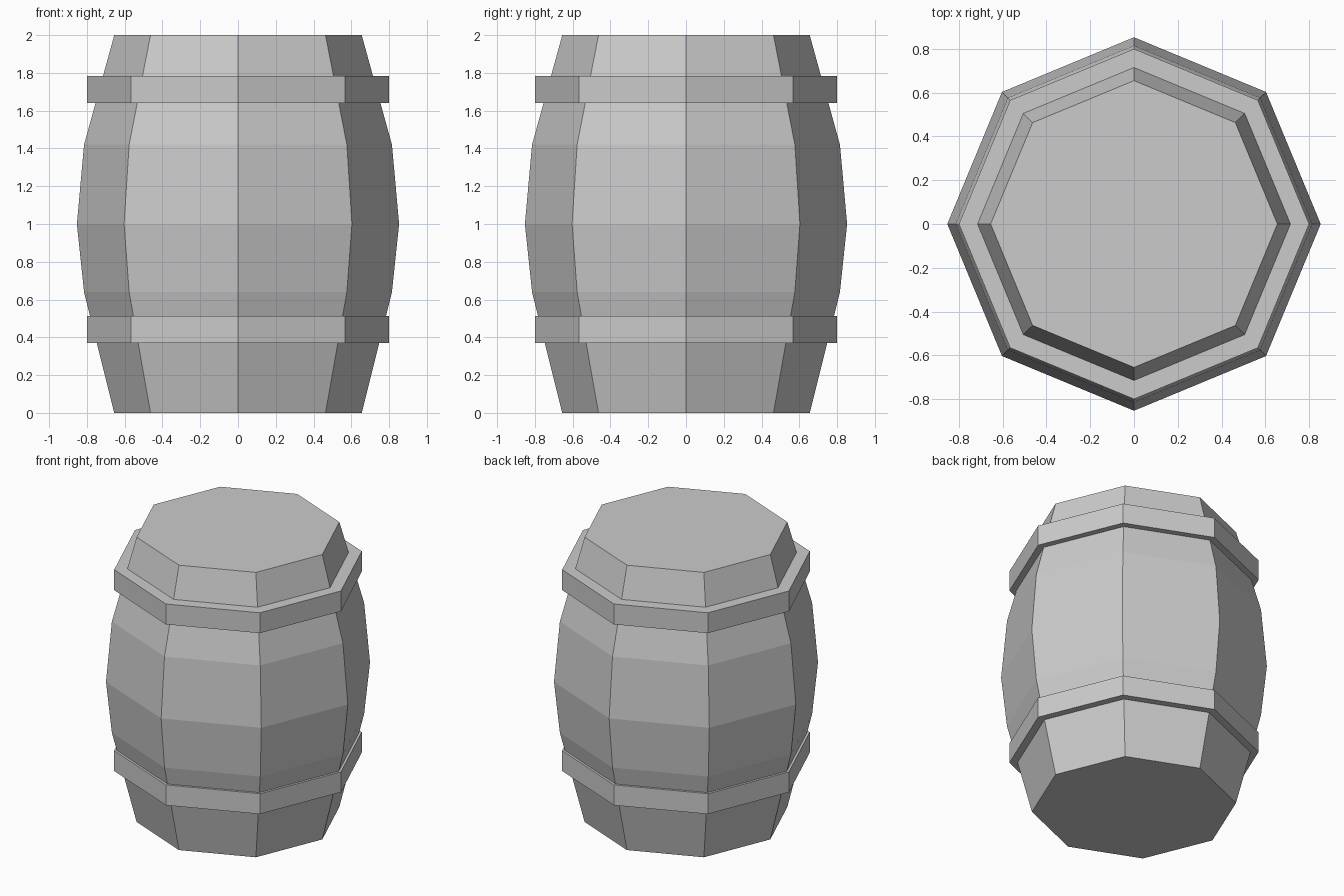
import bpy, bmesh
from math import cos, sin, tau

if "Cube" in bpy.data.objects:
    bpy.data.objects.remove(bpy.data.objects["Cube"])

SIDES = 8


def lathe(name, profile, closed=False):
    """Spin a (radius, z) profile into an eight-sided flat-shaded solid."""
    bm = bmesh.new()
    rows = [[bm.verts.new((r * cos(tau * i / SIDES), r * sin(tau * i / SIDES), z))
             for i in range(SIDES)] for r, z in profile]
    pairs = list(zip(rows, rows[1:]))
    if closed:
        pairs.append((rows[-1], rows[0]))
    else:
        bm.faces.new(rows[0][::-1])
        bm.faces.new(rows[-1])
    for low, high in pairs:
        for i in range(SIDES):
            j = (i + 1) % SIDES
            bm.faces.new((low[i], low[j], high[j], high[i]))
    bmesh.ops.recalc_face_normals(bm, faces=bm.faces)
    mesh = bpy.data.meshes.new(name)
    bm.to_mesh(mesh)
    bm.free()
    obj = bpy.data.objects.new(name, mesh)
    bpy.context.collection.objects.link(obj)
    return obj


# Bulging barrel body with closed ends
lathe("barrel_body", [(0.655, 0), (0.815, 0.64), (0.853, 1.0), (0.815, 1.42), (0.655, 2.0)])

# Two raised hoops, their inner faces sunk into the body
for name, z in (("lower_hoop", 0.37), ("upper_hoop", 1.64)):
    top = z + 0.143
    lathe(name, [(0.8, z), (0.8, top), (0.69, top), (0.69, z)], closed=True)
